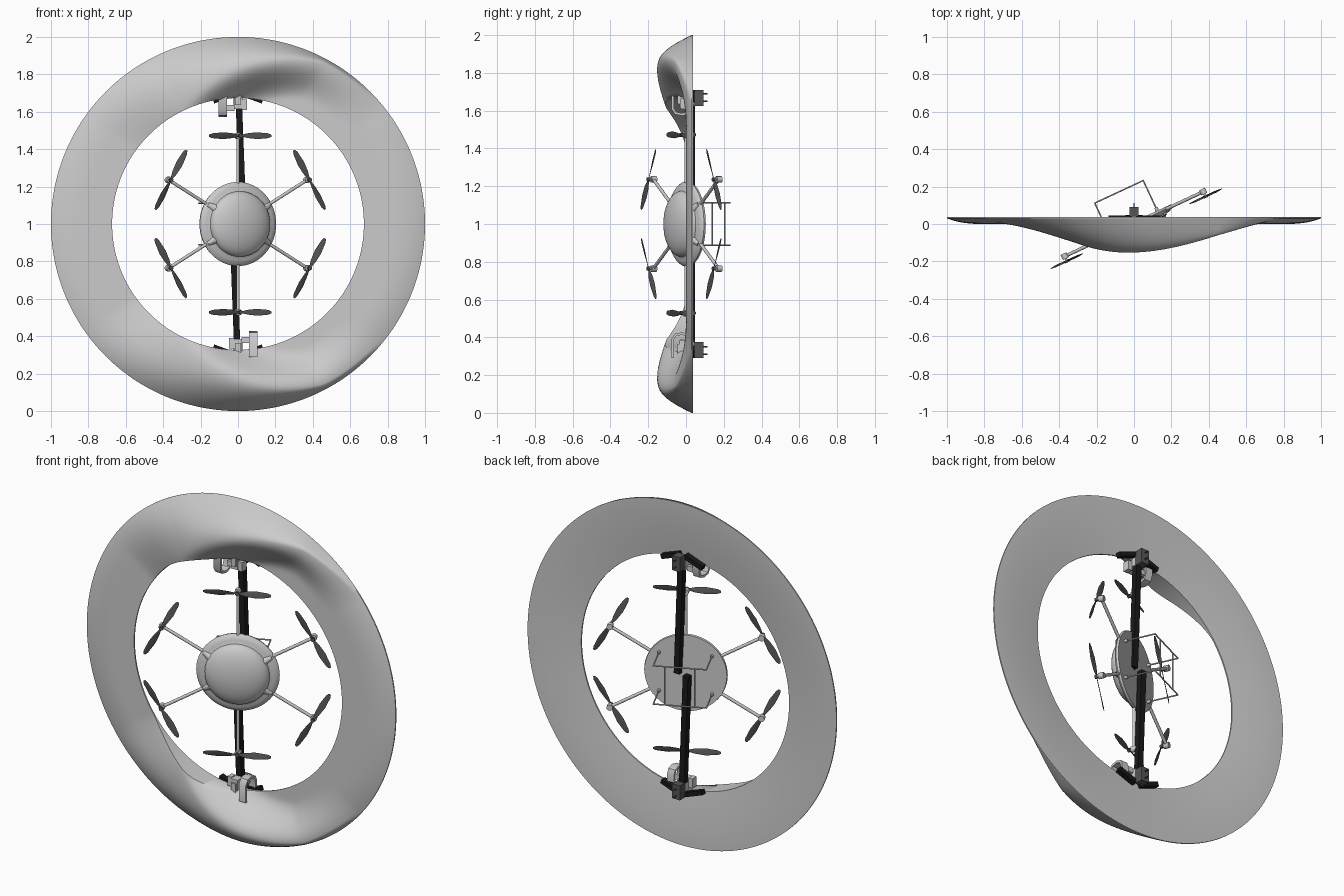
import bpy, bmesh, math
from mathutils import Matrix, Vector

if "Cube" in bpy.data.objects:
    bpy.data.objects.remove(bpy.data.objects["Cube"])

def material(name, v):
    m = bpy.data.materials.new(name)
    m.diffuse_color = (v, v, v, 1)
    m.use_nodes = True
    m.node_tree.nodes["Principled BSDF"].inputs["Base Color"].default_value = m.diffuse_color
    return m

BLACK, DARK = material("black", 0.01), material("dark_grey", 0.09)
CENTRE = Matrix.Translation((0, 0, 1))
DRONE = CENTRE @ Matrix.Rotation(math.radians(25), 4, 'Z')   # tilted drone frame

def finish(bm, name, matrix=Matrix(), mat=None, angle=40):
    bmesh.ops.recalc_face_normals(bm, faces=bm.faces)
    me = bpy.data.meshes.new(name)
    bm.to_mesh(me)
    bm.free()
    ob = bpy.data.objects.new(name, me)
    bpy.context.collection.objects.link(ob)
    ob.matrix_world = matrix
    if mat:
        me.materials.append(mat)
    bpy.ops.object.select_all(action='DESELECT')
    ob.select_set(True)
    bpy.context.view_layer.objects.active = ob
    bpy.ops.object.shade_smooth_by_angle(angle=math.radians(angle))
    return ob

def add_box(bm, lo, hi, rot=Matrix()):
    lo, hi = Vector(lo), Vector(hi)
    bmesh.ops.create_cube(bm, size=1, matrix=Matrix.Translation((lo + hi) / 2) @ rot
                          @ Matrix.Diagonal((*(hi - lo), 1)))

def add_rod(bm, a, b, r, r2=None, seg=16):
    a, b = Vector(a), Vector(b)
    q = (b - a).to_track_quat('Z', 'Y').to_matrix().to_4x4()
    bmesh.ops.create_cone(bm, cap_ends=True, segments=seg, radius1=r, radius2=r2 or r,
                          depth=(b - a).length, matrix=Matrix.Translation((a + b) / 2) @ q)

def skin(bm, loops, closed):
    """Join equal vertex loops into a skin."""
    n, m = len(loops), len(loops[0])
    for i in range(n if closed else n - 1):
        for j in range(m):
            k, l = (i + 1) % n, (j + 1) % m
            bm.faces.new((loops[i][j], loops[i][l], loops[k][l], loops[k][j]))
    if not closed:
        bm.faces.new(loops[0])
        bm.faces.new(loops[-1])

# Ring shell: dished back, front swelling whose ridge drifts from inner to outer edge
R_IN, R_OUT = 0.673, 1.0

def ring_front(phi, s):
    base = 0.03 * max(0, (s - 0.4) / 0.6) ** 2.5
    t = (phi + 0.03) / math.radians(53)
    if abs(t) >= 1:
        return base
    amp = 0.153 * math.cos(t * math.pi / 2) ** 1.5
    peak = min(0.93, max(0.04, 0.47 + phi * 0.95))
    if s < peak:
        h = math.cos(min(1, (peak - s) / 0.7) * math.pi / 2) ** 2
    else:
        h = 1 - ((s - peak) / (1 - peak)) ** 2
    return base - amp * h

def ring_back(s):
    return 0.008 + 0.029 * (1 - (1 - s) ** 1.6)

bm, loops = bmesh.new(), []
for i in range(240):
    a = 2 * math.pi * i / 240
    x, z = math.sin(a), math.cos(a)
    phi = math.atan2(x, abs(z))
    sec = []
    for j in range(33):
        s = math.sin(j / 32 * math.pi / 2)
        sec.append((R_IN + s * (R_OUT - R_IN), ring_front(phi, s)))
    for j in range(12, -1, -1):
        s = j / 12
        sec.append((R_IN + s * (R_OUT - R_IN), ring_back(s)))
    loops.append([bm.verts.new((r * x, y, r * z)) for r, y in sec])
skin(bm, loops, True)
finish(bm, "ring_shell", CENTRE, angle=50)

# Hub: flat back plate, rim and domed canopy
profile = [(0, 0.012), (0.222, 0.012), (0.225, 0), (0.215, -0.012), (0.195, -0.02), (0.18, -0.022)]
profile += [(0.175 * math.cos(t * math.pi / 20), -0.025 - 0.07 * math.sin(t * math.pi / 20))
            for t in range(11)]
bm = bmesh.new()
vs = [bm.verts.new((r, y, 0)) for r, y in profile]
es = [bm.edges.new(p) for p in zip(vs, vs[1:])]
bmesh.ops.spin(bm, geom=vs + es, axis=(0, 1, 0), cent=(0, 0, 0), angle=2 * math.pi, steps=64)
bmesh.ops.remove_doubles(bm, verts=bm.verts, dist=1e-4)
finish(bm, "hub", DRONE, angle=35)

# Six arms, each with a motor and a two-bladed propeller
BLADE = [(0.183, 0.006, 8), (0.165, 0.013, 9), (0.1, 0.019, 16), (0.045, 0.014, 24), (0.012, 0.006, 20)]
stations = [(-t, w, -a) for t, w, a in BLADE] + BLADE[::-1]
for k in range(6):
    turn = DRONE @ Matrix.Rotation(math.radians(60 * k), 4, 'Y')
    bm = bmesh.new()
    add_rod(bm, (0, 0, 0.12), (0, 0, 0.47), 0.009)
    if k % 3:   # rounded sockets on the four side arms
        add_rod(bm, (0, -0.022, 0.15), (0, -0.008, 0.21), 0.026, 0.013)
        bmesh.ops.create_uvsphere(bm, u_segments=20, v_segments=12, radius=0.026,
                                  matrix=Matrix.Translation((0, -0.022, 0.15)))
    finish(bm, f"arm_{k}", turn)
    bm = bmesh.new()
    add_rod(bm, (0, 0.016, 0.472), (0, -0.014, 0.472), 0.017)
    add_rod(bm, (0, -0.014, 0.472), (0, -0.035, 0.472), 0.006)
    finish(bm, f"motor_{k}", turn)
    bm, loops = bmesh.new(), []
    for t, w, a in stations:
        c, s = math.cos(math.radians(a)) * w, math.sin(math.radians(a)) * w
        loops.append([bm.verts.new((t, -0.028 + dy, 0.472 + dz)) for dy, dz in
                      ((s, c), (0.002, 0), (-s, -c), (-0.002, 0))])
    skin(bm, loops, False)
    add_rod(bm, (0, -0.022, 0.472), (0, -0.036, 0.472), 0.011)
    finish(bm, f"propeller_{k}", turn, DARK)

# Wire landing frame behind the hub
bm = bmesh.new()
for z in (-0.112, 0.112):
    add_rod(bm, (-0.145, 0.19, z), (0.145, 0.19, z), 0.004, seg=10)
    for sx in (-1, 1):
        add_rod(bm, (sx * 0.143, 0, z), (sx * 0.143, 0.19, z), 0.004, seg=10)
        add_rod(bm, (sx * 0.143, 0.008, z), (sx * 0.143, 0.03, z), 0.009, seg=12)
for x in (-0.08, 0.08):
    add_rod(bm, (x, 0.19, -0.112), (x, 0.19, 0.112), 0.004, seg=10)
finish(bm, "landing_frame", DRONE)

# Booms and ring clamps: the lower set is the upper one turned half way round
HOOK = [(-0.07, 0.71), (-0.07, 0.61), (-0.055, 0.587), (-0.02, 0.58), (0.01, 0.59), (0.02, 0.615), (0.02, 0.655)]
for place, half in (("upper", 0), ("lower", math.pi)):
    m = CENTRE @ Matrix.Rotation(half, 4, 'Y')

    bm = bmesh.new()
    add_box(bm, (0.0, 0.014, 0.0), (0.034, 0.048, 0.64), Matrix.Rotation(math.radians(-2.2), 4, 'Y'))
    finish(bm, f"{place}_boom", m, BLACK)

    bm = bmesh.new()
    for sx in (-1, 1):
        add_box(bm, (sx * 0.075 - 0.06, 0.012, 0.664), (sx * 0.075 + 0.06, 0.045, 0.69),
                Matrix.Rotation(math.radians(sx * 20), 4, 'Y'))
    finish(bm, f"{place}_clamp_bars", m, BLACK)

    bm = bmesh.new()
    add_box(bm, (-0.025, 0.04, 0.625), (0.025, 0.092, 0.71))
    for z in (0.65, 0.69):
        add_rod(bm, (0, 0.09, z), (0, 0.113, z), 0.004, seg=10)
    finish(bm, f"{place}_servo", m, DARK)

    bm = bmesh.new()
    add_box(bm, (-0.022, -0.035, 0.615), (0.022, 0.04, 0.68))
    add_box(bm, (0.022, -0.03, 0.61), (0.048, 0.01, 0.665))
    add_box(bm, (-0.015, -0.045, 0.635), (0.015, 0.0, 0.7))
    add_box(bm, (-0.07, 0.0, 0.605), (-0.02, 0.02, 0.635))
    finish(bm, f"{place}_clamp_block", m)

    bm, loops = bmesh.new(), []
    pts = [Vector(p) for p in HOOK]
    for i, p in enumerate(pts):
        d = (pts[min(i + 1, len(pts) - 1)] - pts[max(i - 1, 0)]).normalized() * 0.007
        loops.append([bm.verts.new((x, p.x - s * d.y, p.y + s * d.x))
                      for x, s in ((-0.104, -1), (-0.06, -1), (-0.06, 1), (-0.104, 1))])
    skin(bm, loops, False)
    finish(bm, f"{place}_hook", m)
